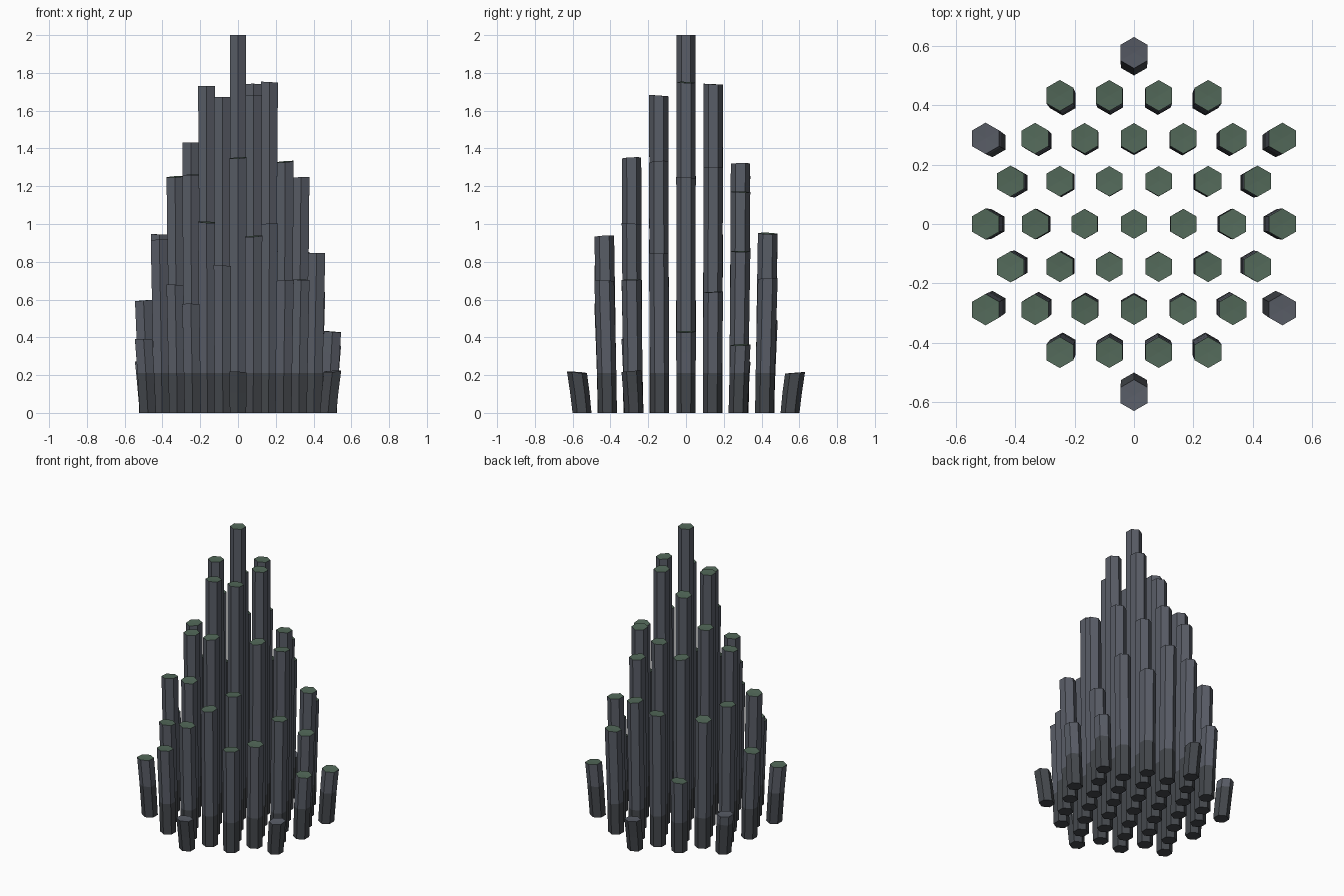
import bpy, bmesh, math, random

if "Cube" in bpy.data.objects:
    bpy.data.objects.remove(bpy.data.objects["Cube"])

random.seed(4)


def material(name, r, g, b):
    m = bpy.data.materials.new(name)
    m.diffuse_color = (r, g, b, 1)
    m.use_nodes = True
    m.node_tree.nodes["Principled BSDF"].inputs["Base Color"].default_value = m.diffuse_color
    return m


MATS = [material("stone", 0.10, 0.11, 0.135),
        material("damp_stone", 0.058, 0.064, 0.073),
        material("moss", 0.085, 0.14, 0.10)]

STEP_X, STEP_Y = 1 / 6, 0.1443   # hexagonal grid spacing
BAND = 0.21                      # height of the damp foot

# Column heights, row by row from front to back, left to right
ROWS = [
    [0.215],
    [0.575, 0.78, 0.935, 0.70],
    [0.39, 0.675, 1.01, 1.35, 1.00, 0.705, 0.22],
    [0.915, 1.26, 1.67, 1.68, 1.33, 0.845],
    [0.595, 1.25, 1.73, 2.00, 1.75, 1.245, 0.43],
    [0.945, 1.43, 1.61, 1.74, 1.30, 0.64],
    [0.27, 0.876, 1.256, 1.32, 1.17, 0.855, 0.36],
    [0.486, 0.903, 0.95, 0.71],
    [0.212],
]


def column(name, x, y, h):
    r = math.hypot(x, y)
    lean = 0.08 * r              # foot sits slightly inward of the top
    r_top = 0.05 + 0.005 * r
    slope = 0.0 if r < 0.01 else 0.09
    sx, sy = random.uniform(-slope, slope), random.uniform(-slope, slope)
    levels = [0, h / 2, h] if h < BAND + 0.02 else [0, BAND, (BAND + h) / 2, h]

    bm = bmesh.new()
    rings = []
    for z in levels:
        t = z / h
        k = 1 - lean * (1 - t ** 1.2)
        rad = 0.05 + (r_top - 0.05) * t
        ring = []
        for i in range(6):
            a = math.radians(30 + 60 * i)
            dx, dy = rad * math.cos(a), rad * math.sin(a)
            dz = sx * dx + sy * dy if z == h else 0
            ring.append(bm.verts.new((x * k + dx, y * k + dy, z + dz)))
        rings.append(ring)

    # Sides: damp near the ground, plain stone above
    for low, high, z in zip(rings, rings[1:], levels[1:]):
        for i in range(6):
            j = (i + 1) % 6
            f = bm.faces.new((low[i], low[j], high[j], high[i]))
            f.material_index = 1 if z < BAND + 0.02 else 0
    bm.faces.new(rings[0][::-1]).material_index = 1

    # Weathered top: mossy on the taller columns
    peak = bm.verts.new((x, y, h - 0.002))
    for i in range(6):
        f = bm.faces.new((rings[-1][i], rings[-1][(i + 1) % 6], peak))
        f.material_index = 2 if h > 0.3 else 0

    me = bpy.data.meshes.new(name)
    bm.to_mesh(me)
    bm.free()
    for m in MATS:
        me.materials.append(m)
    bpy.context.collection.objects.link(bpy.data.objects.new(name, me))


for j, row in enumerate(ROWS):
    for i, h in enumerate(row):
        column(f"basalt_column_{j + 1}_{i + 1}",
               (i - (len(row) - 1) / 2) * STEP_X, (j - 4) * STEP_Y, h)
